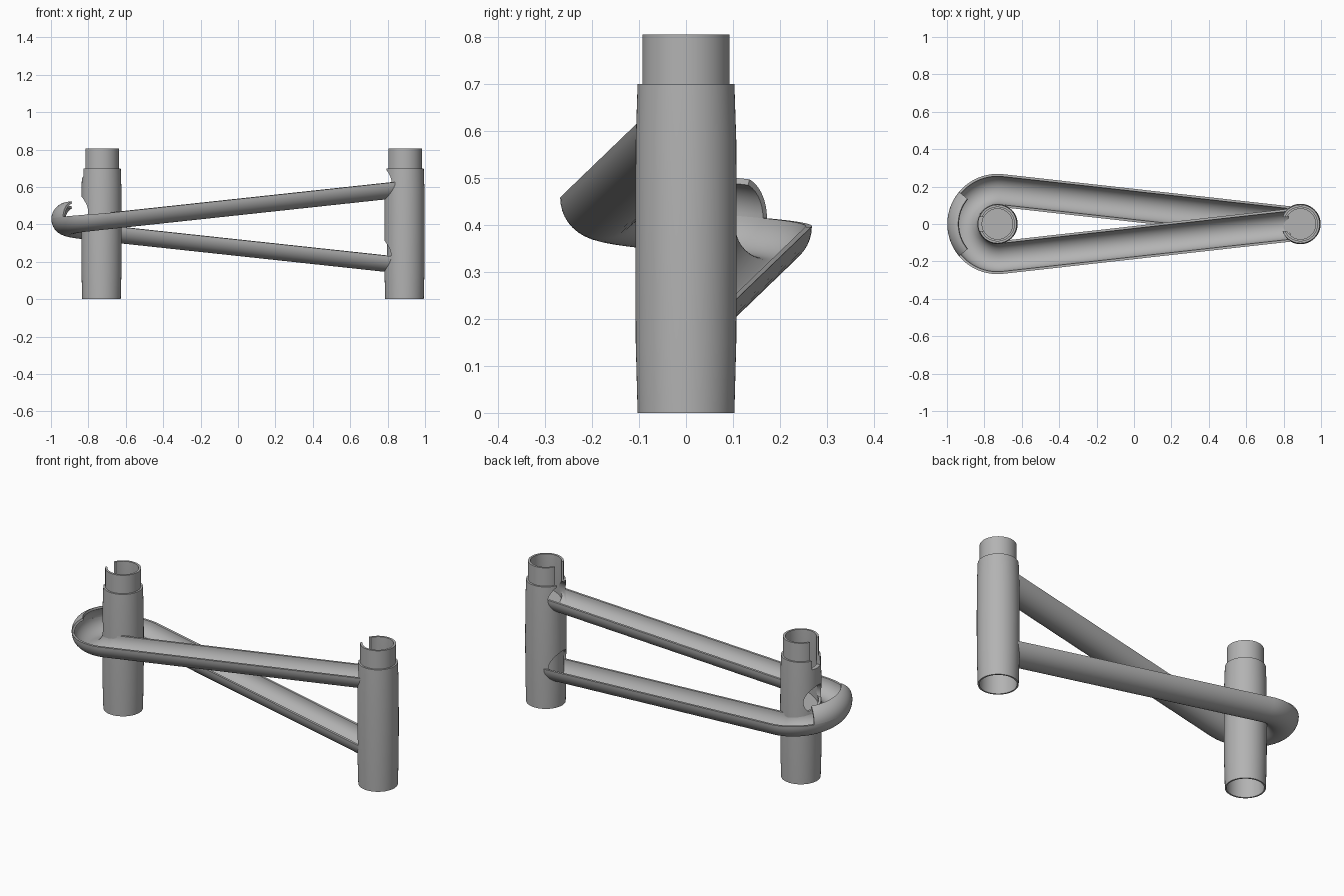
import bpy, bmesh
from math import sin, cos, pi, radians, acos, sqrt
from mathutils import Vector, Matrix

cube = bpy.data.objects.get("Cube")
if cube:
    bpy.data.objects.remove(cube)

grey = bpy.data.materials.new("plain grey")
grey.use_nodes = True
colour = (0.45, 0.45, 0.45, 1)
grey.diffuse_color = colour
grey.node_tree.nodes["Principled BSDF"].inputs["Base Color"].default_value = colour

LOW_POST, HIGH_POST = -0.73, 0.89     # post positions along x
BEND, PIPE, WALL = 0.18, 0.088, 0.013  # bend radius, pipe radius, wall
TOP_Z, DROP = 0.626, 0.107             # start height and slope


def finish(bm, name, smooth=True):
    bmesh.ops.recalc_face_normals(bm, faces=bm.faces)
    mesh = bpy.data.meshes.new(name)
    bm.to_mesh(mesh)
    bm.free()
    mesh.materials.append(grey)
    ob = bpy.data.objects.new(name, mesh)
    bpy.context.collection.objects.link(ob)
    if smooth:
        shade(ob)
    return ob


def shade(ob):
    bpy.ops.object.select_all(action='DESELECT')
    ob.select_set(True)
    bpy.context.view_layer.objects.active = ob
    bpy.ops.object.shade_smooth_by_angle(angle=radians(30))


def bridge(bm, rings, closed):
    """Skin closed cross-sections, in a loop or with capped ends."""
    rows = [[bm.verts.new(p) for p in ring] for ring in rings]
    count = len(rows)
    for i in range(count if closed else count - 1):
        a, b = rows[i], rows[(i + 1) % count]
        for j in range(len(a)):
            k = (j + 1) % len(a)
            bm.faces.new((a[j], a[k], b[k], b[j]))
    if not closed:
        # caps follow the wall as quads
        for row in (rows[0], rows[-1]):
            n = len(row)
            for j in range(n // 2 - 1):
                bm.faces.new((row[j], row[j + 1], row[n - 2 - j], row[n - 1 - j]))


# Path: straight in from the high post, round the low post, straight back
tangent = acos(BEND / (HIGH_POST - LOW_POST))
run = sqrt((HIGH_POST - LOW_POST) ** 2 - BEND ** 2) - 0.06
sweep = 2 * pi - 2 * tangent


def station(angle, extra=0.0):
    """Point and outward direction; angle runs along the bend."""
    heading = -tangent - angle
    out = Vector((cos(heading), sin(heading), 0))
    point = Vector((LOW_POST, 0, 0)) + out * BEND
    along = Vector((sin(heading), -cos(heading), 0))
    point += along * extra
    point.z = TOP_Z - DROP * (run + angle * BEND + extra)
    return point, out


def section(point, out, start, end, steps=20):
    """Bent wall strip, angles measured from outward towards up."""
    angles = [radians(start + (end - start) * i / steps) for i in range(steps + 1)]
    up = Vector((0, 0, 1))
    outer = [point + (out * cos(a) + up * sin(a)) * PIPE for a in angles]
    inner = [point + (out * cos(a) + up * sin(a)) * (PIPE - WALL) for a in reversed(angles)]
    return outer + inner


# Open half-pipe track
stations = [station(0, -run)]
stations += [station(sweep * i / 40) for i in range(41)]
stations.append(station(sweep, run))
bm = bmesh.new()
bridge(bm, [section(p, o, -180, 0) for p, o in stations], False)
finish(bm, "marble_track")

# Guard curling over the outer side of the bend
bm = bmesh.new()
half = radians(40)
bridge(bm, [section(*station(sweep / 2 - half + 2 * half * i / 20), 0, 70, 12)
            for i in range(21)], False)
finish(bm, "bend_guard")


def cut(ob, cutter):
    mod = ob.modifiers.new("opening", 'BOOLEAN')
    mod.operation = 'DIFFERENCE'
    mod.solver = 'EXACT'
    mod.object = cutter
    bpy.context.view_layer.objects.active = ob
    bpy.ops.object.modifier_apply(modifier=mod.name)
    bpy.data.objects.remove(cutter)


def hole_cutter(x, z):
    bm = bmesh.new()
    turn = Matrix.Translation((x - 0.1, 0, z)) @ Matrix.Rotation(pi / 2, 4, 'Y')
    bmesh.ops.create_cone(bm, cap_ends=True, segments=48, radius1=0.08,
                          radius2=0.08, depth=0.2, matrix=turn)
    return finish(bm, "hole_cutter", False)


def slot_cutter(x):
    bm = bmesh.new()
    bmesh.ops.create_cube(bm, size=1, matrix=Matrix.Translation((x - 0.1, 0, 0.75))
                          @ Matrix.Diagonal((0.2, 0.075, 0.2, 1)))
    return finish(bm, "slot_cutter", False)


# Hollow post wall: up the outside, down the inside
PROFILE = [(0.103, 0), (0.107, 0.15), (0.108, 0.35), (0.107, 0.58), (0.103, 0.7),
           (0.093, 0.7), (0.093, 0.805), (0.081, 0.805), (0.081, 0.66),
           (0.09, 0.58), (0.095, 0.12), (0.095, 0)]


def post(name, x, holes, floor_z):
    bm = bmesh.new()
    turns = [2 * pi * i / 64 for i in range(64)]
    bridge(bm, [[Vector((x + r * cos(t), r * sin(t), z)) for r, z in PROFILE]
                for t in turns], True)
    ob = finish(bm, name, False)
    for z in holes:
        cut(ob, hole_cutter(x, z))
    cut(ob, slot_cutter(x))
    shade(ob)
    # Sloping floor that sends the marble out of the hole
    bm = bmesh.new()
    bmesh.ops.create_cone(bm, cap_ends=True, segments=48, radius1=0.093,
                          radius2=0.093, depth=0.015)
    for v in bm.verts:
        v.co.z += floor_z + 0.45 * (v.co.x + 0.093)
        v.co.x += x
    finish(bm, name + "_floor")


post("low_post", LOW_POST, [0.47], 0.385)
post("high_post", HIGH_POST, [0.62, 0.235], 0.54)
